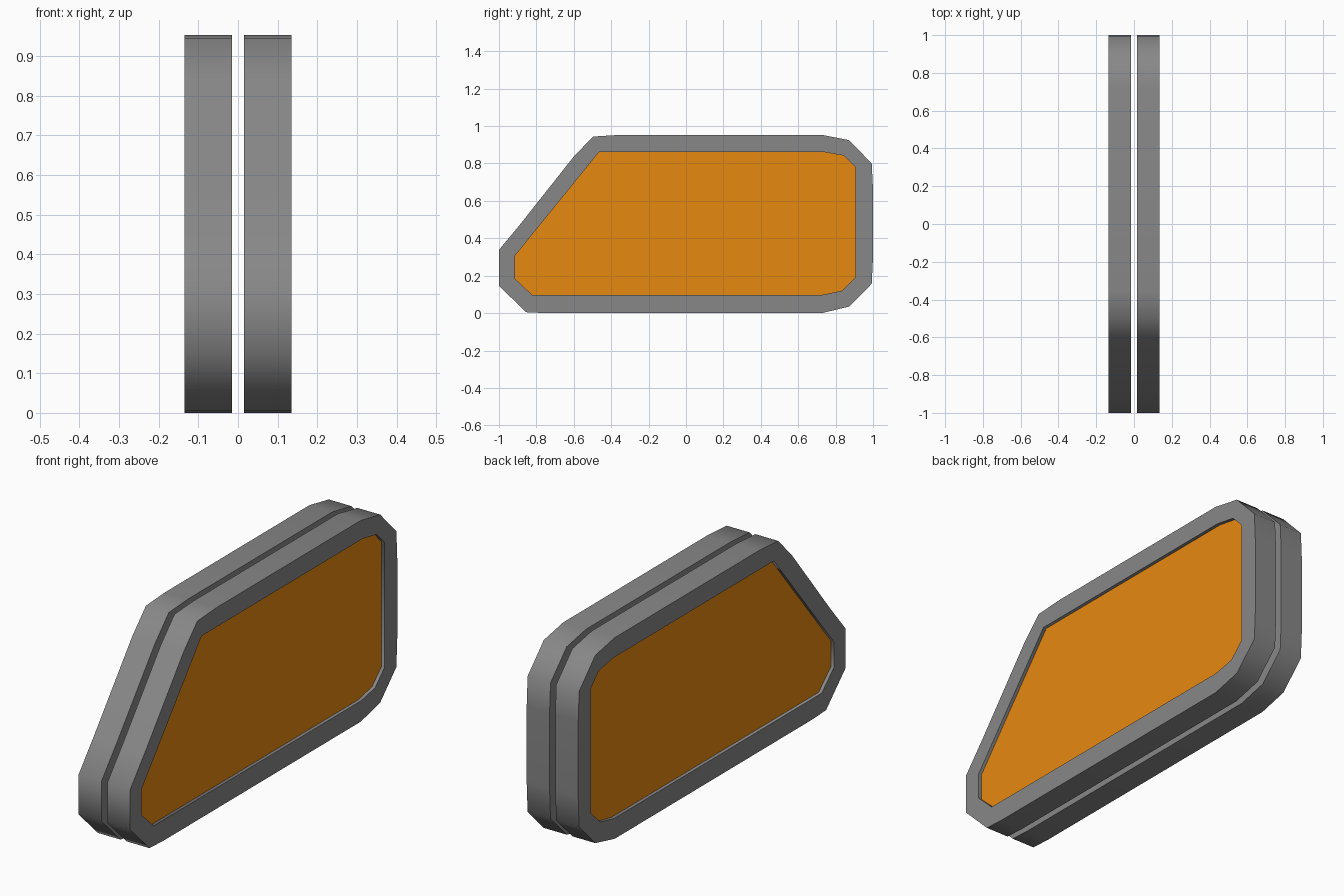
import bpy, bmesh, math

cube = bpy.data.objects.get("Cube")
if cube:
    bpy.data.objects.remove(cube, do_unlink=True)


def material(name, rgb):
    mat = bpy.data.materials.new(name)
    mat.use_nodes = True
    mat.diffuse_color = (*rgb, 1)
    mat.node_tree.nodes["Principled BSDF"].inputs["Base Color"].default_value = (*rgb, 1)
    return mat


GREY = material("frame grey", (0.245, 0.245, 0.245))
ORANGE = material("panel orange", (0.8, 0.25, 0.005))

# Side profiles as (y, z)
OUTER = [(-1, 0.147), (-0.856, 0.005), (-0.75, 0), (0.727, 0), (0.872, 0.035),
         (0.993, 0.157), (1, 0.3), (1, 0.66), (0.993, 0.8), (0.872, 0.925),
         (0.727, 0.953), (-0.353, 0.953), (-0.497, 0.944), (-0.6, 0.837),
         (-0.888, 0.473), (-1, 0.338)]
INNER = [(-0.914, 0.184), (-0.823, 0.098), (0.73, 0.098), (0.834, 0.12),
         (0.905, 0.19), (0.905, 0.78), (0.845, 0.842), (0.738, 0.861),
         (-0.465, 0.861), (-0.914, 0.307)]


def slab(name, loops, x0, x1, mat):
    """Fill the area between closed loops and extrude it from x0 to x1."""
    bm = bmesh.new()
    edges = []
    for loop in loops:
        verts = [bm.verts.new((x0, y, z)) for y, z in loop]
        edges += [bm.edges.new((verts[i - 1], v)) for i, v in enumerate(verts)]
    bmesh.ops.triangle_fill(bm, edges=edges, use_beauty=True)
    result = bmesh.ops.extrude_face_region(bm, geom=bm.faces[:], use_keep_orig=True)
    for item in result["geom"]:
        if isinstance(item, bmesh.types.BMVert):
            item.co.x = x1
    bmesh.ops.recalc_face_normals(bm, faces=bm.faces[:])
    mesh = bpy.data.meshes.new(name)
    bm.to_mesh(mesh)
    bm.free()
    mesh.materials.append(mat)
    obj = bpy.data.objects.new(name, mesh)
    bpy.context.collection.objects.link(obj)
    # Round the rim softly while the flat sides stay crisp
    bpy.ops.object.select_all(action="DESELECT")
    obj.select_set(True)
    bpy.context.view_layer.objects.active = obj
    bpy.ops.object.shade_smooth_by_angle(angle=math.radians(60))


# Two matching frames, each holding a recessed panel
GAP, OUTSIDE, RECESS = 0.015, 0.135, 0.016
for side, s in (("left", 1), ("right", -1)):
    slab(side + "_frame", [OUTER, INNER], s * GAP, s * OUTSIDE, GREY)
    slab(side + "_panel", [INNER], s * (GAP + RECESS), s * (OUTSIDE - RECESS), ORANGE)
